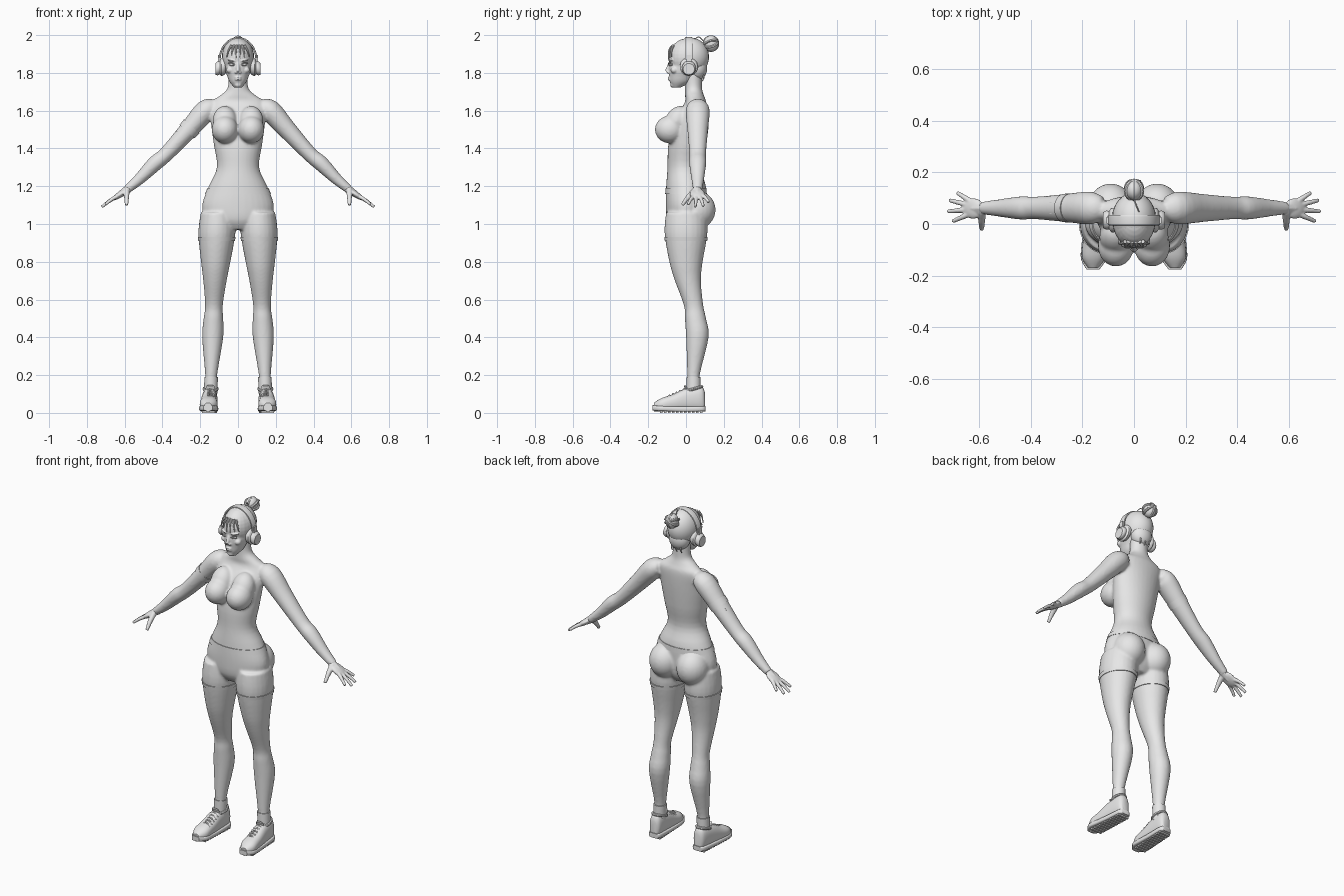
import bpy, bmesh, math, random
from mathutils import Vector, Matrix, Euler

default_cube = bpy.data.objects.get("Cube")
if default_cube:
    bpy.data.objects.remove(default_cube, do_unlink=True)
random.seed(4)
X, Y, Z = Matrix.Identity(3)

grey = bpy.data.materials.new("plain_grey")
grey.use_nodes = True
grey.diffuse_color = (.8, .8, .8, 1)
grey.node_tree.nodes["Principled BSDF"].inputs["Base Color"].default_value = grey.diffuse_color


def catmull(stations, steps):
    """Smooth curve through stations of any dimension."""
    points = [Vector(station) for station in stations]
    curve, last = [], len(points) - 1
    for i in range(last):
        before, start, end = points[max(i - 1, 0)], points[i], points[i + 1]
        after = points[min(i + 2, last)]
        leave, arrive = (end - before) / 2, (after - start) / 2
        for k in range(steps):
            t = k / steps
            bend = (start - end) * 2 + leave + arrive
            sag = (end - start) * 3 - leave * 2 - arrive
            curve.append(start + (leave + (sag + bend * t) * t) * t)
    return curve + [points[last]]


def loft(bm, stations, axis=None, ref=Y, sides=24, steps=4, power=2):
    """Skin rings given as (x, y, z, half width, half depth)."""
    curve = catmull(stations, steps)
    rings = []
    for i, station in enumerate(curve):
        before, after = curve[max(i - 1, 0)], curve[min(i + 1, len(curve) - 1)]
        along = axis or Vector((after - before)[:3]).normalized()
        deep = (ref - along * ref.dot(along)).normalized()
        wide = deep.cross(along)
        ring = []
        for k in range(sides):
            angle = math.tau * k / sides
            offset = Vector((0, 0, 0))
            for wave, radius, way in ((math.cos(angle), station[3], wide),
                                      (math.sin(angle), station[4], deep)):
                offset += way * math.copysign(abs(wave) ** (2 / power), wave) * max(radius, .001)
            ring.append(bm.verts.new(Vector(station[:3]) + offset))
        rings.append(ring)
    for lower, upper in zip(rings, rings[1:]):
        for k in range(sides):
            j = (k + 1) % sides
            bm.faces.new((lower[k], lower[j], upper[j], upper[k]))
    bm.faces.new(rings[0])
    bm.faces.new(rings[-1])


def placed(centre, size, rotation):
    return Matrix.LocRotScale(Vector(centre), Euler(rotation), Vector(size))


def ball(bm, centre, radii, rotation=(0, 0, 0)):
    bmesh.ops.create_uvsphere(bm, u_segments=24, v_segments=16, radius=1,
                              matrix=placed(centre, radii, rotation))


def box(bm, centre, size, rotation=(0, 0, 0)):
    bmesh.ops.create_cube(bm, size=1, matrix=placed(centre, size, rotation))


def strand(bm, points, start, end, ref=X):
    """Round tube through points, tapering from start to end radius."""
    last = len(points) - 1
    radii = [start + (end - start) * i / last for i in range(last + 1)]
    loft(bm, [(*point, r, r) for point, r in zip(points, radii)], ref=ref, sides=8)


def mirror_across(bm):
    """Add a reflected copy of everything built so far."""
    copied = bmesh.ops.duplicate(bm, geom=bm.verts[:] + bm.edges[:] + bm.faces[:])["geom"]
    for item in copied:
        if isinstance(item, bmesh.types.BMVert):
            item.co.x *= -1


def make(name, bm, voxel=0, smooth=0):
    bmesh.ops.recalc_face_normals(bm, faces=bm.faces[:])
    mesh = bpy.data.meshes.new(name)
    bm.to_mesh(mesh)
    bm.free()
    mesh.materials.append(grey)
    obj = bpy.data.objects.new(name, mesh)
    bpy.context.collection.objects.link(obj)
    bpy.ops.object.select_all(action="DESELECT")
    obj.select_set(True)
    bpy.context.view_layer.objects.active = obj
    if voxel:
        remesh = obj.modifiers.new("fuse", "REMESH")
        remesh.mode = "VOXEL"
        remesh.voxel_size = voxel
        remesh.use_smooth_shade = True
        soften = obj.modifiers.new("soften", "SMOOTH")
        soften.iterations = smooth
    else:
        bpy.ops.object.shade_smooth_by_angle(angle=math.radians(40))


def make_pair(name, bm, voxel=0, smooth=0):
    """Left part as built, right part reflected."""
    other = bm.copy()
    for vert in other.verts:
        vert.co.x *= -1
    make("left_" + name, bm, voxel, smooth)
    make("right_" + name, other, voxel, smooth)


# Body: bust, seat, legs, arms and torso fused into one skin
body = bmesh.new()
ball(body, (.07, -.085, 1.5), (.07, .08, .073))
ball(body, (.07, -.05, 1.545), (.064, .06, .085), (-.5, 0, 0))
ball(body, (.09, .06, 1.075), (.09, .097, .1))
leg = [(0, 1.06, .09), (0, .95, .098), (0, .8, .078), (.01, .7, .062), (.04, .57, .047),
       (.05, .5, .052), (.06, .4, .056), (.04, .2, .032), (.04, .1, .032)]
loft(body, [(.15 - .04 * z, y, z, r, r * (1 + z / 6)) for y, z, r in leg], axis=Z)
arm = [(.12, 1.62, .04), (.17, 1.6, .058), (.26, 1.5, .05), (.38, 1.37, .04),
       (.44, 1.32, .041), (.52, 1.24, .031), (.59, 1.18, .022)]
loft(body, [(x, .062, z, r, r * 1.1) for x, z, r in arm])
mirror_across(body)
torso = [(.97, 0, .1, .07), (1.02, 0, .17, .1), (1.1, 0, .19, .107), (1.2, 0, .155, .105),
         (1.3, -.01, .112, .088), (1.42, 0, .128, .094), (1.55, .02, .145, .086),
         (1.64, .05, .145, .058), (1.68, .045, .095, .05), (1.72, .04, .055, .045),
         (1.8, .04, .05, .045)]
loft(body, [(0, y, z, wide, deep) for z, y, wide, deep in torso], axis=Z, sides=32)
make("body", body, .007, 8)

# Hands: palm, four fingers fanned from the wrist, and a thumb
hand = bmesh.new()
wrist = Vector((.59, .06, 1.18))
tilt = Euler((0, .6, 0))
forward = tilt.to_matrix() @ X
strand(hand, [wrist - forward * .02, wrist + forward * .04], .023, .018, Y)
ball(hand, wrist + forward * .04, (.05, .04, .016), tilt)
for k in range(4):
    fan = k * .28 - .35
    reach = forward * math.cos(fan) + Y * math.sin(fan)
    length = .16 - fan * fan / 8
    droop = Z * .004
    strand(hand, [wrist + reach * .06, wrist + reach * (length + .06) / 2 + droop,
                  wrist + reach * length], .012, .008, Y)
strand(hand, [wrist - Y * .01, wrist - Y * .05 - Z * .04, wrist - Y * .08 - Z * .08], .018, .009)
make_pair("hand", hand, .004, 3)

# Head with soft facial features
head = bmesh.new()
ball(head, (.01, -.094, 1.803), (.008, .01, .007))
ball(head, (.034, -.08, 1.866), (.024, .012, .006), (0, -.15, .3))
ball(head, (.043, -.062, 1.815), (.02, .02, .018))
mirror_across(head)
ball(head, (0, .013, 1.88), (.083, .106, .104))
face = [(1.722, -.05, .02, .02), (1.75, -.03, .043, .055), (1.78, -.02, .056, .069),
        (1.83, 0, .07, .092), (1.92, 0, .06, .08)]
loft(head, [(0, y, z, wide, deep) for z, y, wide, deep in face], axis=Z, sides=32)
ball(head, (0, -.066, 1.737), (.02, .018, .016))
strand(head, [(0, -.084, 1.855), (0, -.094, 1.83), (0, -.102, 1.807)], .008, .011)
for lip in (1.765, 1.776):
    ball(head, (0, -.086, lip), (.018, .011, .005))
make("head", head, .004, 4)
eye = bmesh.new()
ball(eye, (.032, -.08, 1.843), (.015, .012, .007), (0, -.15, .35))
strand(eye, [(.017, -.092, 1.845), (.032, -.092, 1.852), (.05, -.081, 1.851)], .002, .003, Z)
make_pair("eye", eye)

# Hair cap, bun, wraps and loose strands
hair = bmesh.new()
ball(hair, (0, .022, 1.885), (.085, .1, .102))
ball(hair, (0, .06, 1.825), (.062, .052, .065))
make("hair_cap", hair)
bun = bmesh.new()
centre = Vector((0, .132, 1.955))
ball(bun, centre, (.034, .04, .042))
for lean in (-.5, 0, .5):
    normal = Euler((lean, lean * 2, lean)).to_matrix() @ X
    across = normal.cross(Z).normalized()
    upward = normal.cross(across)
    turns = [math.tau * k / 12 for k in range(13)]
    strand(bun, [centre + (across * math.cos(a) + upward * math.sin(a)) * .036 for a in turns],
           .008, .008, normal)
for k in range(10):
    tip = Vector((random.uniform(-.03, .03), random.uniform(.02, .04), random.uniform(-.03, .03)))
    strand(bun, [centre, centre + tip * .6, centre + tip], .014, .003)
make("hair_bun", bun)
loose = bmesh.new()
for k in range(6):
    x = k * .02 - .05
    strand(loose, [(x * .7, -.068, 1.945), (x, abs(x) * .3 - .092, 1.92),
                   (x * 1.2, abs(x) * .4 - .096, 1.89 - random.uniform(0, .02))], .008, .002)
for x in (-.03, 0, .03):
    strand(loose, [(x, .085, 1.8), (x, .094, 1.775), (x, .085, 1.755)], .006, .002)
strand(loose, [(0, .1, 1.96), (.01, .07, 1.99), (.02, .045, 1.978)], .003, .002)
make("loose_strands", loose)

# Headphones
band = bmesh.new()
arch = [math.pi * k / 16 for k in range(17)]
loft(band, [(.097 * math.cos(a), .015, 1.87 + .115 * math.sin(a), .005, .02) for a in arch],
     steps=1, sides=16, power=4)
make("headphone_band", band)
cup = bmesh.new()
profile = [(.064, .036), (.07, .046), (.088, .047), (.096, .036), (.108, .037), (.12, .03)]
loft(cup, [(x, .015, 1.86 - x / 3, r, r) for x, r in profile], axis=X, steps=2)
box(cup, (.1, .015, 1.875), (.012, .026, .04))
make_pair("ear_cup", cup)

# Waistband, shorts hems and socks
waist = bmesh.new()
loft(waist, [(0, 0, 1.16, .174, .11), (0, 0, 1.19, .162, .109)], axis=Z, sides=48)
make("waistband", waist)
hem = bmesh.new()
loft(hem, [(.113, 0, .91, .097, .112), (.113, 0, .93, .1, .115)], axis=Z, sides=48)
make_pair("shorts_hem", hem)
sock = bmesh.new()
loft(sock, [(.145, .04, .1, .035, .037), (.142, .041, .19, .036, .037)], axis=Z)
make_pair("sock", sock)

# Phone strapped to the right upper arm
strap = bmesh.new()
loft(strap, [(-.245, .062, 1.517, .055, .057), (-.27, .062, 1.489, .053, .055)], sides=32)
make("arm_strap", strap)
phone = bmesh.new()
box(phone, (-.291, .062, 1.52), (.093, .046, .012), (0, -.84, 0))
make("phone", phone)

# Shoes: upper and sole share one outline of (y, height, half width)
outline = [(.1, .1, .02), (.08, .132, .035), (0, .122, .041), (-.07, .09, .045),
           (-.13, .07, .045), (-.17, .045, .02)]
upper = bmesh.new()
loft(upper, [(.15 - y / 20, y, tall / 2 + .008, wide, tall / 2) for y, tall, wide in outline],
     axis=-Y, ref=Z, power=2.4)
make_pair("shoe_upper", upper)
sole = bmesh.new()
loft(sole, [(.15 - y / 20, y * 1.04, .02 + y * y / 4, wide + .004, .014) for y, tall, wide in outline],
     axis=-Y, ref=Z, power=5)
for k in range(11):
    y = .08 - k * .021
    box(sole, (.15 - y / 20, y, .007), (.07, .013, .014))
make_pair("shoe_sole", sole)

# Padded collar, tongue and crossed laces
laces = bmesh.new()
circle = [math.tau * k / 16 for k in range(17)]
strand(laces, [(.145 + .035 * math.cos(a), .042 + .042 * math.sin(a), .127 + .012 * math.sin(a))
               for a in circle], .008, .008, Z)
loft(laces, [(.147, .01, .1, .022, .008), (.147, 0, .13, .024, .007), (.147, -.008, .145, .02, .004)])
for k in range(5):
    y, z = -.012 - k * .019, .123 - k * .008
    for lean in (-.007, .007):
        strand(laces, [(.12, y - lean, z - .016), (.15, y, z + .002), (.18, y + lean, z - .016)],
               .004, .004)
make_pair("shoe_collar_and_laces", laces)
